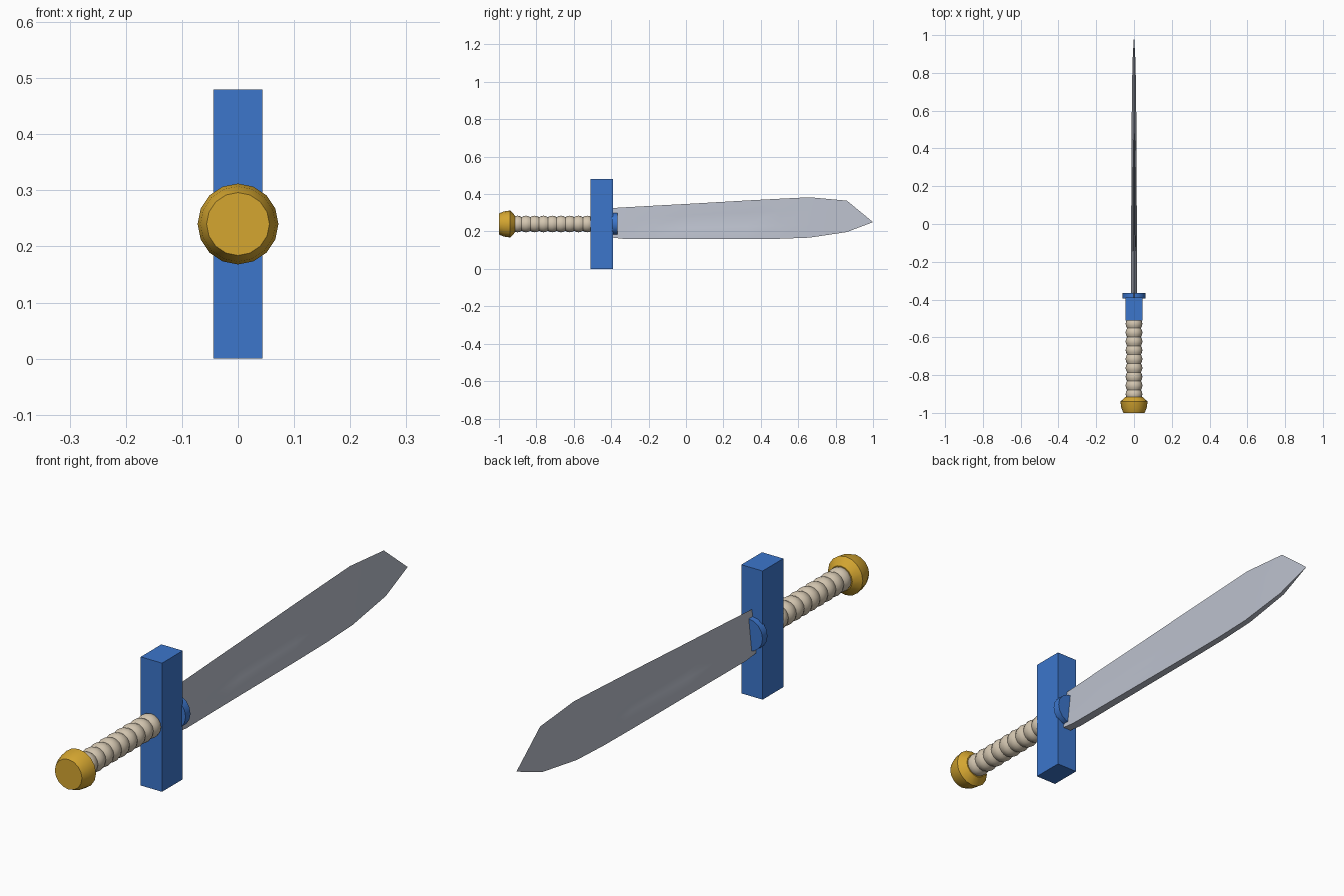
import bpy, bmesh, math

if "Cube" in bpy.data.objects:
    bpy.data.objects.remove(bpy.data.objects["Cube"])

ZC = 0.24  # height of the sword's long axis


def material(name, rgb):
    m = bpy.data.materials.new(name)
    m.diffuse_color = (*rgb, 1)
    m.use_nodes = True
    m.node_tree.nodes["Principled BSDF"].inputs["Base Color"].default_value = m.diffuse_color
    return m


GOLD = material("gold", (0.66, 0.38, 0.03))
BEIGE = material("beige wrap", (0.66, 0.57, 0.44))
BLUE = material("blue", (0.045, 0.18, 0.60))
STEEL = material("steel", (0.50, 0.53, 0.61))


def finish(bm, name, mat, angle=None):
    bmesh.ops.remove_doubles(bm, verts=bm.verts, dist=1e-5)
    bmesh.ops.recalc_face_normals(bm, faces=bm.faces)
    me = bpy.data.meshes.new(name)
    bm.to_mesh(me)
    bm.free()
    me.materials.append(mat)
    ob = bpy.data.objects.new(name, me)
    bpy.context.collection.objects.link(ob)
    if angle:
        bpy.ops.object.select_all(action='DESELECT')
        ob.select_set(True)
        bpy.context.view_layer.objects.active = ob
        bpy.ops.object.shade_smooth_by_angle(angle=math.radians(angle))
    return ob


def loft(rings, name, mat, angle=None):
    """Skin closed rings of points and cap both ends."""
    bm = bmesh.new()
    vs = [[bm.verts.new(p) for p in r] for r in rings]
    n = len(vs[0])
    for a, b in zip(vs, vs[1:]):
        for i in range(n):
            j = (i + 1) % n
            bm.faces.new((a[i], a[j], b[j], b[i]))
    bm.faces.new(vs[0])
    bm.faces.new(vs[-1])
    return finish(bm, name, mat, angle)


def lathe(profile, name, mat, sides=16, angle=35):
    """Turn (y, radius) points around the sword's axis."""
    rings = [[(r * math.cos(2 * math.pi * k / sides), y,
               ZC + r * math.sin(2 * math.pi * k / sides))
              for k in range(sides)] for y, r in profile]
    return loft(rings, name, mat, angle)


# pommel
lathe([(-1.0, 0.056), (-0.975, 0.067), (-0.94, 0.072), (-0.915, 0.046)],
      "pommel", GOLD)

# grip: nine rounded wraps with creases between
profile = []
count, y0, y1 = 9, -0.925, -0.505
pitch = (y1 - y0) / count
for i in range(count):
    y = y0 + i * pitch
    profile += [(y, 0.037), (y + pitch * 0.25, 0.0425),
                (y + pitch * 0.5, 0.0445), (y + pitch * 0.75, 0.0425)]
profile.append((y1, 0.037))
lathe(profile, "grip", BEIGE, angle=40)

# crossguard block
bm = bmesh.new()
bmesh.ops.create_cube(bm, size=1)
for v in bm.verts:
    v.co = (v.co.x * 0.088, v.co.y * 0.122 - 0.45, v.co.z * 0.48 + ZC)
finish(bm, "crossguard", BLUE)

# collar disc at the blade root
lathe([(-0.395, 0.06), (-0.366, 0.06)], "blade_collar", BLUE)

# blade stations: y, edge z, spine z, half thickness, fuller depth
stations = [
    (-0.40, 0.325, 0.168, 0.017, 0),
    (-0.33, 0.329, 0.160, 0.017, 0),
    (-0.17, 0.338, 0.160, 0.016, 0),
    (0.00, 0.347, 0.160, 0.015, 0.004),
    (0.33, 0.366, 0.160, 0.0135, 0.004),
    (0.50, 0.375, 0.161, 0.0125, 0),
    (0.66, 0.383, 0.167, 0.0115, 0),
    (0.86, 0.365, 0.197, 0.008, 0),
    (1.00, 0.250, 0.250, 0.0, 0),
]
rings = []
for y, zt, zb, t, d in stations:
    # wedge section: flat spine below, sharp edge above, hollow in the flank
    side = [(t * (1 - f) - d * g, zb + f * (zt - zb))
            for f, g in ((0, 0), (0.32, 0), (0.38, 1), (0.68, 0))]
    rings.append([(x, y, z) for x, z in side] + [(0, y, zt)] +
                 [(-x, y, z) for x, z in reversed(side)])
# collapse the tip, dropping degenerate faces
bm = bmesh.new()
tip = bm.verts.new(rings.pop()[0])
vs = [[bm.verts.new(p) for p in r] for r in rings]
n = len(vs[0])
for i in range(n):
    j = (i + 1) % n
    for a, b in zip(vs, vs[1:]):
        bm.faces.new((a[i], a[j], b[j], b[i]))
    bm.faces.new((vs[-1][i], vs[-1][j], tip))
bm.faces.new(vs[0])
finish(bm, "blade", STEEL, angle=35)
